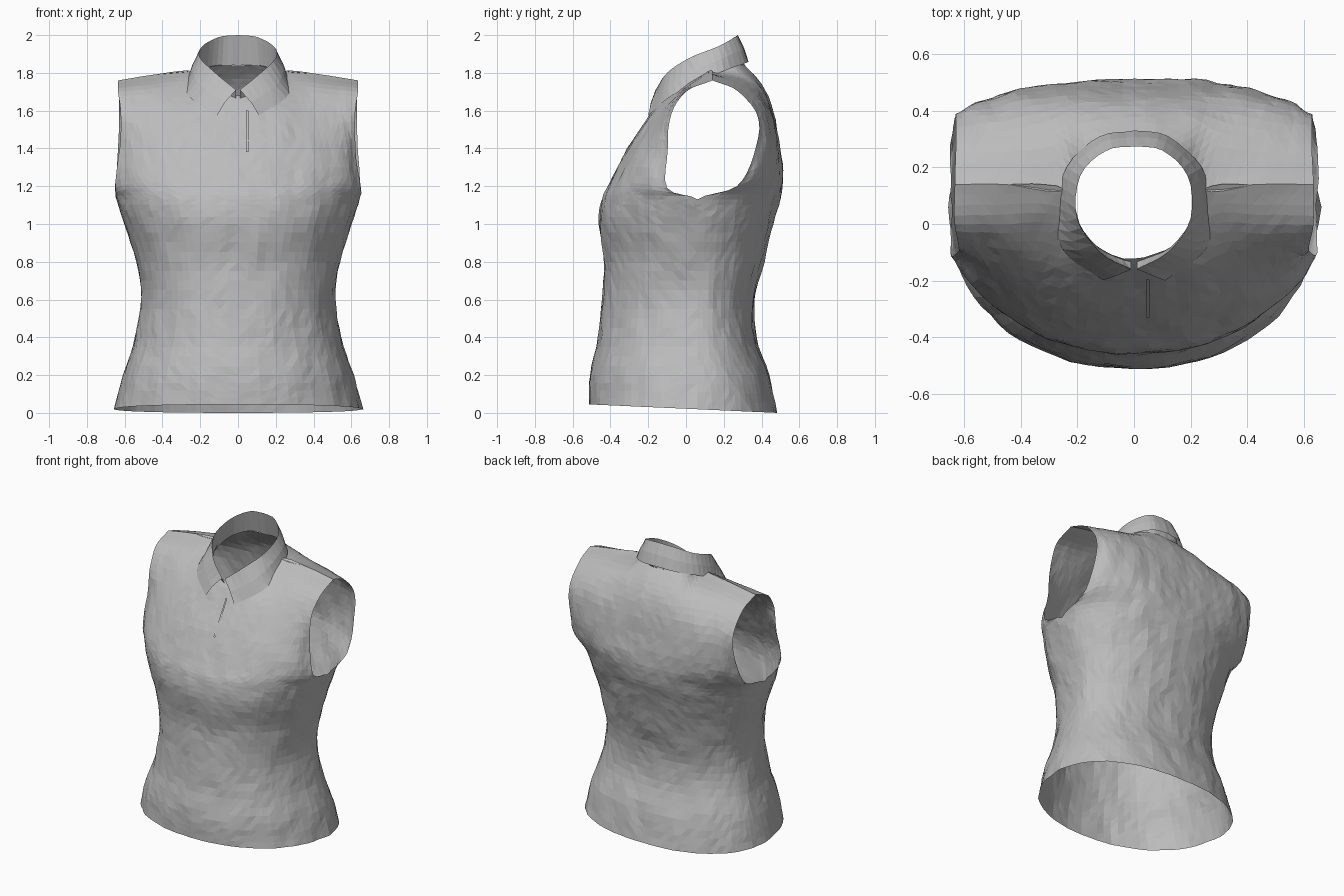
import bpy
import bmesh
import math
from mathutils import Vector, noise

if "Cube" in bpy.data.objects:
    bpy.data.objects.remove(bpy.data.objects["Cube"])

fabric = bpy.data.materials.new("grey_fabric")
fabric.use_nodes = True
fabric.diffuse_color = (0.5, 0.5, 0.5, 1)
fabric.node_tree.nodes["Principled BSDF"].inputs["Base Color"].default_value = (0.5, 0.5, 0.5, 1)


def flip(p):
    return Vector((-p.x, p.y, p.z))


def spline(points, steps, mirrored=False):
    """Smooth curve through the points; mirrored keeps it level across x = 0."""
    pts = [Vector(p) for p in points]
    first = flip(pts[1]) if mirrored else 2 * pts[0] - pts[1]
    ext = [first] + pts + [2 * pts[-1] - pts[-2]]
    out = []
    for a, b, c, d in zip(ext, ext[1:], ext[2:], ext[3:]):
        for s in range(steps):
            t = s / steps
            out.append(b + (c - a) * t / 2 + (2 * a - 5 * b + 4 * c - d) * t * t / 2
                       + (3 * b - a - 3 * c + d) * t ** 3 / 2)
    return out + [pts[-1]]


def add_sheet(bm, rows):
    """Join rows of points with faces, on both sides of the body."""
    for mirror in (False, True):
        grid = [[bm.verts.new(flip(p) if mirror else p) for p in row] for row in rows]
        for low, high in zip(grid, grid[1:]):
            for i in range(len(low) - 1):
                bm.faces.new((low[i], low[i + 1], high[i + 1], high[i]))


def finish(bm, name, wrinkle):
    bmesh.ops.remove_doubles(bm, verts=bm.verts, dist=0.002)
    bmesh.ops.recalc_face_normals(bm, faces=bm.faces)
    bm.normal_update()
    # cloth wrinkles, pushed sideways and drawn out along the height
    for v in bm.verts:
        p = v.co
        n = noise.noise(Vector((p.x * 9, p.y * 9, p.z * 5)))
        n += noise.noise(Vector((p.x * 25, p.y * 25, p.z * 14))) * 0.6
        v.co += Vector((v.normal.x, v.normal.y, 0)) * n * wrinkle
    bmesh.ops.triangulate(bm, faces=bm.faces, quad_method='SHORT_EDGE')
    mesh = bpy.data.meshes.new(name)
    bm.to_mesh(mesh)
    bm.free()
    mesh.materials.append(fabric)
    obj = bpy.data.objects.new(name, mesh)
    bpy.context.collection.objects.link(obj)
    return obj


# Torso rings below the armholes: height, half width, front y, back y
RINGS = [(0.022, 0.655, -0.51, 0.485), (0.2, 0.61, -0.505, 0.44), (0.4, 0.545, -0.465, 0.37),
         (0.6, 0.515, -0.445, 0.365), (0.8, 0.54, -0.435, 0.41), (1.0, 0.6, -0.46, 0.46),
         (1.13, 0.645, -0.445, 0.5)]

# Chest and back rows, each from the centre out to the armhole edge
CHEST = [
    [(0, -.40, 1.22), (.22, -.385, 1.22), (.43, -.32, 1.22), (.585, -.21, 1.21), (.65, -.1, 1.19)],
    [(0, -.31, 1.4), (.2, -.30, 1.4), (.39, -.25, 1.4), (.54, -.18, 1.4), (.625, -.1, 1.4)],
    [(0, -.21, 1.55), (.18, -.19, 1.57), (.34, -.13, 1.6), (.5, -.11, 1.58), (.62, -.08, 1.58)],
    [(0, -.16, 1.63), (.17, -.12, 1.66), (.29, 0, 1.73), (.47, 0, 1.715), (.635, 0, 1.7)],
    [(0, -.12, 1.68), (.17, -.05, 1.73), (.24, .12, 1.81), (.45, .14, 1.79), (.635, .14, 1.76)]]
BACK = [
    [(0, .51, 1.25), (.22, .505, 1.25), (.43, .46, 1.25), (.59, .37, 1.24), (.65, .27, 1.2)],
    [(0, .495, 1.4), (.2, .495, 1.4), (.4, .475, 1.4), (.56, .43, 1.4), (.635, .355, 1.36)],
    [(0, .46, 1.6), (.2, .455, 1.6), (.37, .44, 1.6), (.53, .41, 1.6), (.63, .385, 1.55)],
    [(0, .4, 1.74), (.19, .38, 1.74), (.31, .32, 1.75), (.49, .29, 1.73), (.63, .28, 1.7)],
    [(0, .31, 1.84), (.17, .26, 1.84), (.24, .12, 1.81), (.45, .14, 1.79), (.635, .14, 1.76)]]

STEPS = 5
COLUMNS = STEPS * 4


def ring_half(ring, front):
    z, width, y_front, y_back = ring
    side = 0.06
    reach = (y_front if front else y_back) - side
    row = []
    for i in range(COLUMNS + 1):
        a = math.pi / 2 * i / COLUMNS
        y = side + reach * max(math.cos(a), 0) ** 0.91
        drop = 0.045 * y if z < 0.1 else 0
        row.append(Vector((width * math.sin(a) ** 0.91, y, z - drop)))
    return row


# Blouse body: front and back panels sharing side and shoulder seams
body = bmesh.new()
for front, panel in ((True, CHEST), (False, BACK)):
    rows = [ring_half(r, front) for r in RINGS]
    rows += [spline(r, STEPS, mirrored=True) for r in panel]
    columns = [spline(c, 4) for c in zip(*rows)]
    add_sheet(body, list(zip(*columns)))
finish(body, "blouse_body", 0.009)

# Collar lines from the front opening round to the nape
SEAM = [(.01, -.13, 1.66), (.13, -.08, 1.7), (.21, .04, 1.76), (.2, .19, 1.81), (.11, .29, 1.84), (0, .31, 1.84)]
FOLD = [(.01, -.16, 1.71), (.12, -.1, 1.8), (.2, .02, 1.88), (.19, .17, 1.94), (.1, .26, 1.99), (0, .275, 2)]
HEM = [(.11, -.2, 1.575), (.255, -.09, 1.67), (.27, .06, 1.75), (.24, .2, 1.81), (.12, .31, 1.85), (0, .33, 1.86)]
seam, fold, hem = (spline(line, 4) for line in (SEAM, FOLD, HEM))

# Collar stand inside the neck, and the folded leaf outside it
stand = bmesh.new()
add_sheet(stand, [seam, fold])
finish(stand, "collar_stand", 0.002)

leaf = bmesh.new()
middle = [(f + h) / 2 + Vector((h.x - f.x, h.y - f.y, 0)) * 0.1 for f, h in zip(fold, hem)]
add_sheet(leaf, [fold, middle, hem])
finish(leaf, "collar_leaf", 0.003)

# Button placket edge down the upper chest
placket = bmesh.new()
edge_line = spline([(.055, -.19, 1.6), (.055, -.25, 1.5), (.055, -.325, 1.38)], 3)
strip = [[placket.verts.new(p + Vector((dx, -0.006, 0))) for p in edge_line] for dx in (-.012, 0)]
for i in range(len(edge_line) - 1):
    placket.faces.new((strip[0][i], strip[0][i + 1], strip[1][i + 1], strip[1][i]))
finish(placket, "placket_edge", 0)
